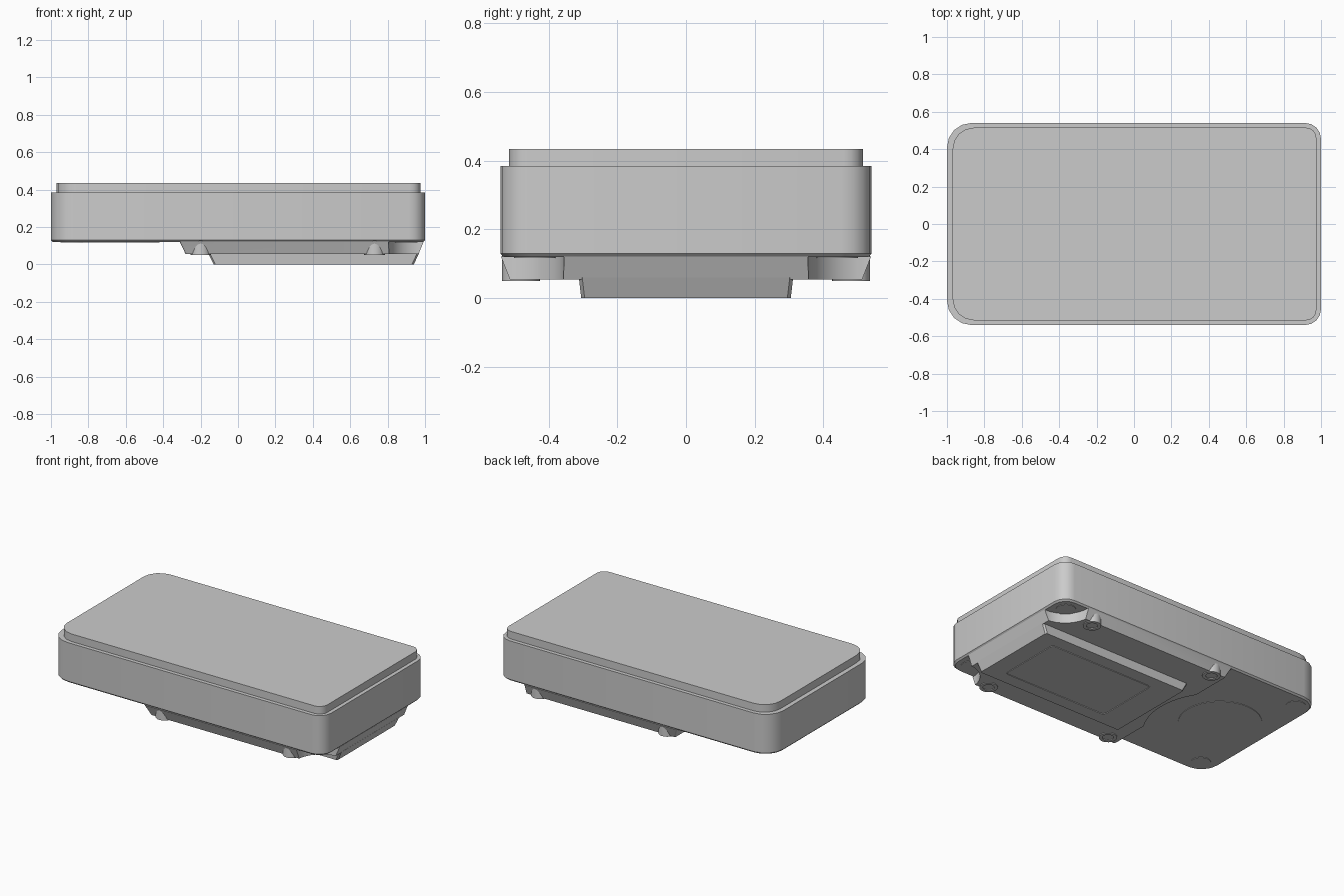
import bpy, bmesh, math

if "Cube" in bpy.data.objects:
    bpy.data.objects.remove(bpy.data.objects["Cube"], do_unlink=True)

grey = bpy.data.materials.new("plain_grey")
grey.use_nodes = True
colour = (0.6, 0.6, 0.6, 1)
grey.diffuse_color = colour
grey.node_tree.nodes["Principled BSDF"].inputs["Base Color"].default_value = colour


def finish(bm, name):
    bmesh.ops.recalc_face_normals(bm, faces=bm.faces[:])
    mesh = bpy.data.meshes.new(name)
    bm.to_mesh(mesh)
    bm.free()
    mesh.materials.append(grey)
    ob = bpy.data.objects.new(name, mesh)
    bpy.context.collection.objects.link(ob)
    return ob


def outline(x0, x1, y, left, right, steps=4):
    """Rounded rectangle with separate corner radii at the two ends."""
    points = []
    corners = [(x1 - right, y - right, right), (x0 + left, y - left, left),
               (x0 + left, left - y, left), (x1 - right, right - y, right)]
    for i, (cx, cy, r) in enumerate(corners):
        for k in range(steps + 1):
            a = math.pi / 2 * (i + k / steps)
            points.append((cx + r * math.cos(a), cy + r * math.sin(a)))
    return points


def loft(name, layers):
    """Closed solid through matching outlines, given as (points, height)."""
    bm = bmesh.new()
    rings = [[bm.verts.new((x, y, z)) for x, y in pts] for pts, z in layers]
    for low, high in zip(rings, rings[1:]):
        for i in range(len(low)):
            j = (i + 1) % len(low)
            bm.faces.new((low[i], low[j], high[j], high[i]))
    bm.faces.new(rings[0])
    bm.faces.new(rings[-1])
    return finish(bm, name)


def cylinder(name, x, y, z0, z1, r, sides=24):
    pts = [(x + r * math.cos(math.tau * i / sides),
            y + r * math.sin(math.tau * i / sides)) for i in range(sides)]
    return loft(name, [(pts, z0), (pts, z1)])


def cut(ob, cutter):
    cutter.hide_render = True
    mod = ob.modifiers.new("cut", 'BOOLEAN')
    mod.operation = 'DIFFERENCE'
    mod.solver = 'EXACT'
    mod.object = cutter
    bpy.context.view_layer.objects.active = ob
    bpy.ops.object.modifier_apply(modifier=mod.name)
    bpy.data.objects.remove(cutter, do_unlink=True)


# Main case, with wider corners at one end, and the raised lid
loft("case_body", [
    (outline(-0.99, 0.99, 0.53, 0.12, 0.08), 0.12),
    (outline(-1, 1, 0.54, 0.13, 0.085), 0.13),
    (outline(-1, 1, 0.54, 0.13, 0.085), 0.385)])
loft("top_lid", [
    (outline(-0.97, 0.975, 0.515, 0.115, 0.055), 0.38),
    (outline(-0.97, 0.975, 0.515, 0.115, 0.055), 0.435)])

# Sloped underside block, bitten by a round recess and two corner notches
base = loft("underside_block", [
    (outline(-0.28, 0.965, 0.513, 0.01, 0.03), 0.055),
    (outline(-0.312, 0.993, 0.539, 0.01, 0.03), 0.122)])
cut(base, cylinder("recess_cutter", -0.67, 0, 0, 0.2, 0.46, 64))
for side in (-1, 1):
    cut(base, cylinder("notch_cutter", 0.985, side * 0.535, 0, 0.2, 0.18, 32))

# Lowest plate with a fine panel frame
loft("bottom_plate", [
    (outline(-0.13, 0.94, 0.305, 0.01, 0.01, 1), 0),
    (outline(-0.16, 0.968, 0.312, 0.01, 0.01, 1), 0.06)])
plate = bpy.data.objects["bottom_plate"]
groove = loft("panel_cutter", [
    (outline(0.05, 0.82, 0.22, 0.02, 0.02, 2), -0.01),
    (outline(0.05, 0.82, 0.22, 0.02, 0.02, 2), 0.004)])
cut(groove, loft("panel_core", [
    (outline(0.056, 0.814, 0.214, 0.018, 0.018, 2), -0.02),
    (outline(0.056, 0.814, 0.214, 0.018, 0.018, 2), 0.02)]))
cut(plate, groove)

# Screw bosses with recessed sockets and screw heads
for x, end in ((-0.2, "inner"), (0.73, "outer")):
    for side, label in ((-1, "front"), (1, "back")):
        boss = cylinder(f"{label}_{end}_boss", x, side * 0.48, 0.05, 0.125, 0.055)
        cut(boss, cylinder("socket_cutter", x, side * 0.48, 0.04, 0.07, 0.034))
        cylinder(f"{label}_{end}_screw", x, side * 0.48, 0.062, 0.075, 0.026)

# Round cover under the free end, and corner foot pads
cylinder("round_cover", -0.67, 0, 0.117, 0.125, 0.25, 48)
for x, end in ((-0.89, "left_end"), (0.9, "right_end")):
    for side, label in ((-1, "front"), (1, "back")):
        cylinder(f"{label}_{end}_pad", x, side * 0.44, 0.117, 0.125, 0.06)

# Smooth rounded corners while keeping edges sharp
for ob in bpy.context.view_layer.objects:
    ob.select_set(ob.type == 'MESH' and grey.name in ob.data.materials)
bpy.context.view_layer.objects.active = base
bpy.ops.object.shade_smooth_by_angle(angle=math.radians(25))
